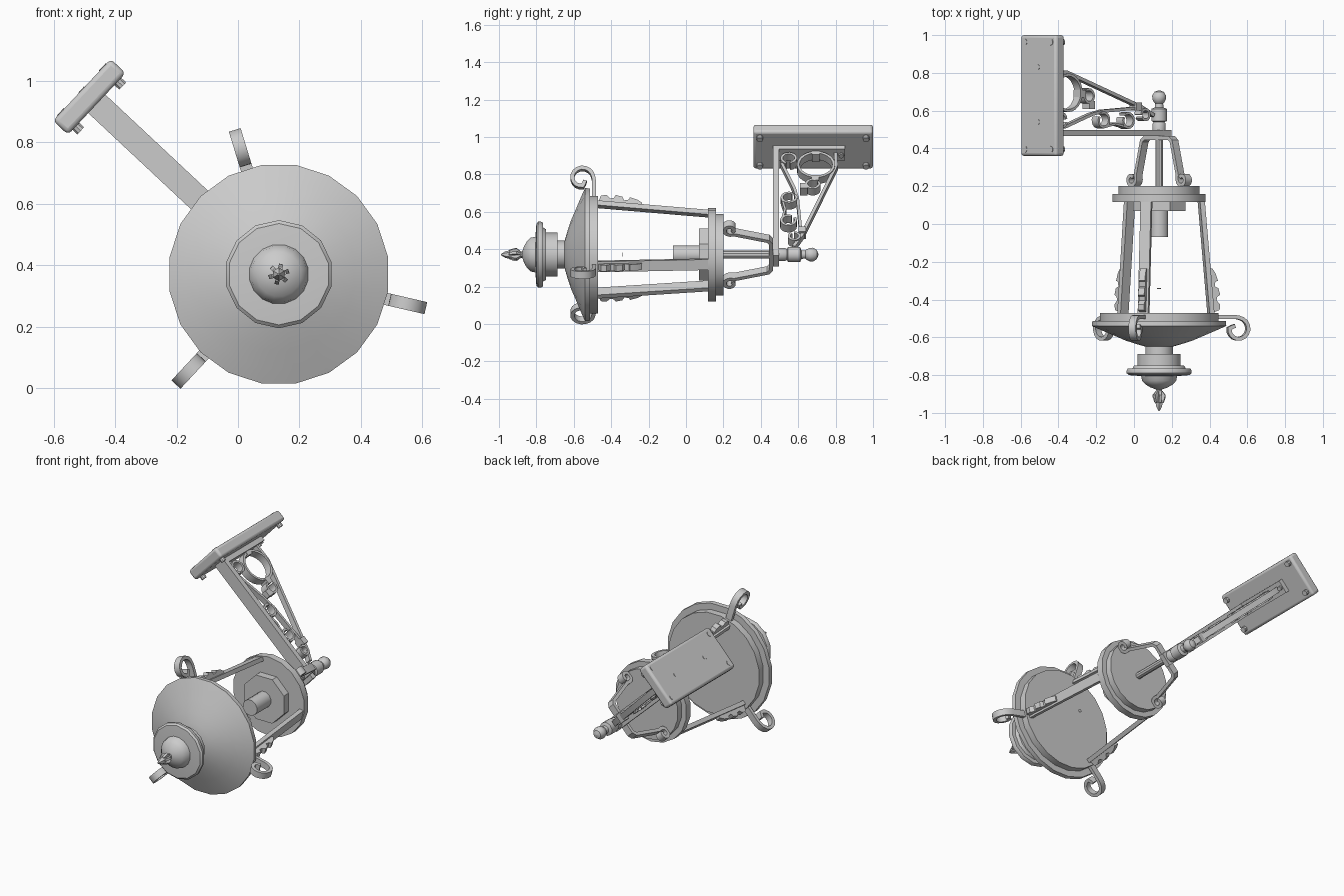
import bpy, bmesh
from math import sin, cos, pi, radians
from mathutils import Vector, Matrix

if "Cube" in bpy.data.objects:
    bpy.data.objects.remove(bpy.data.objects["Cube"])

CX, CZ = 0.133, 0.371          # lantern axis runs along y through this point


def frame(deg):
    """Local (u outward, y along the axis, w sideways) to world."""
    c, s = cos(radians(deg)), sin(radians(deg))
    return Matrix(((c, 0, -s, CX), (0, 1, 0, 0), (s, 0, c, CZ), (0, 0, 0, 1)))


def finish(bm, name, mat=None, bevel=0, angle=35):
    bmesh.ops.remove_doubles(bm, verts=bm.verts, dist=0.0002)
    bmesh.ops.recalc_face_normals(bm, faces=bm.faces)
    me = bpy.data.meshes.new(name)
    bm.to_mesh(me)
    bm.free()
    if mat:
        me.transform(mat)
    ob = bpy.data.objects.new(name, me)
    bpy.context.collection.objects.link(ob)
    if bevel:
        m = ob.modifiers.new("bevel", 'BEVEL')
        m.width, m.segments = bevel, 3
    bpy.ops.object.select_all(action='DESELECT')
    ob.select_set(True)
    bpy.context.view_layer.objects.active = ob
    bpy.ops.object.shade_smooth_by_angle(angle=radians(angle))
    return ob


def lathe(name, profile, n, angle=35):
    """Turn (y, radius) points round the lantern axis, capped at both ends."""
    bm = bmesh.new()
    rings = [[bm.verts.new((CX + r * cos(2 * pi * (i + .5) / n), y,
                            CZ + r * sin(2 * pi * (i + .5) / n))) for i in range(n)]
             for y, r in profile]
    for a, b in zip(rings, rings[1:]):
        for i in range(n):
            j = (i + 1) % n
            bm.faces.new((a[i], a[j], b[j], b[i]))
    for ring, (y, r) in ((rings[0], profile[0]), (rings[-1], profile[-1])):
        if r > 0.001:
            bm.faces.new(ring)
    return finish(bm, name, angle=angle)


def strip(name, path, t, w, deg, closed=False):
    """Flat bar of thickness t and width w along a (u, y) path."""
    p = [Vector(q) for q in path]
    n = len(p)
    bm = bmesh.new()
    secs = []
    for i in range(n):
        a = p[i - 1] if (i or closed) else p[0]
        b = p[(i + 1) % n] if (i < n - 1 or closed) else p[-1]
        d1 = (p[i] - a).normalized() if (p[i] - a).length else (b - p[i]).normalized()
        d2 = (b - p[i]).normalized() if (b - p[i]).length else d1
        nr = Vector((-(d1 + d2).y, (d1 + d2).x)).normalized()
        off = nr * (t / 2 / max(0.5, nr.dot(Vector((-d1.y, d1.x)))))
        secs.append([bm.verts.new((q.x, q.y, z)) for q, z in
                     ((p[i] + off, -w / 2), (p[i] - off, -w / 2),
                      (p[i] - off, w / 2), (p[i] + off, w / 2))])
    for i in range(n if closed else n - 1):
        a, b = secs[i], secs[(i + 1) % n]
        for k in range(4):
            bm.faces.new((a[k], a[(k + 1) % 4], b[(k + 1) % 4], b[k]))
    if not closed:
        bm.faces.new(secs[0])
        bm.faces.new(secs[-1])
    return finish(bm, name, frame(deg))


def slab(name, outline, w, deg):
    """Extrude a (u, y) outline sideways to width w."""
    bm = bmesh.new()
    f = bm.faces.new([bm.verts.new((u, y, -w / 2)) for u, y in outline])
    r = bmesh.ops.extrude_face_region(bm, geom=[f])
    bmesh.ops.translate(bm, vec=(0, 0, w),
                        verts=[v for v in r['geom'] if isinstance(v, bmesh.types.BMVert)])
    return finish(bm, name, frame(deg), angle=20)


def box(name, centre, size, deg, bevel=0):
    bm = bmesh.new()
    bmesh.ops.create_cube(bm, size=1, matrix=Matrix.Translation(centre) @ Matrix.Diagonal((*size, 1)))
    return finish(bm, name, frame(deg), bevel)


def arc(u, y, r, a0, a1, n=12, r1=None):
    r1 = r if r1 is None else r1
    out = []
    for i in range(n + 1):
        f = i / n
        a, q = radians(a0 + (a1 - a0) * f), r + (r1 - r) * f
        out.append((u + q * cos(a), y + q * sin(a)))
    return out


# Lantern roof, collar, cap and finial
lathe("roof", [(-.47, .318), (-.513, .318), (-.513, .358), (-.54, .36), (-.562, .31),
               (-.587, .25), (-.617, .18), (-.636, .12), (-.65, .07)], 20)
lathe("roof_collar", [(-.64, .075), (-.688, .075), (-.688, .117), (-.748, .117), (-.748, .135),
                      (-.765, .145), (-.765, .17), (-.775, .176), (-.79, .176), (-.80, .165),
                      (-.805, .1)], 14)
lathe("roof_cap", [(-.79, .105), (-.806, .097), (-.83, .092), (-.85, .073), (-.866, .045),
                   (-.876, .015)], 16)
lathe("finial_core", [(-.865, .02), (-.90, .014), (-.945, .022), (-.965, .018), (-.99, .003)], 6)
for k in range(6):
    slab("finial_leaf", [(.005, -.875), (.018, -.885), (.034, -.905), (.033, -.92),
                         (.024, -.945), (.012, -.95), (.005, -.92)], .014, 17 + 60 * k)

# Base plate, lamp holder, stem and end knob
lathe("base_plate", [(.117, .25), (.16, .25), (.16, .218), (.2, .218)], 18)
lathe("holder_base", [(.07, .15), (.12, .15)], 8)
lathe("lamp_holder", [(-.07, .05), (.075, .05)], 12)
lathe("lamp_pin", [(-.343, .011), (-.34, .011)], 8)
lathe("stem", [(.19, .021), (.5, .021)], 10)
lathe("end_knob", [(.495, .036), (.53, .036), (.54, .03), (.545, .042), (.61, .042), (.617, .024),
                   (.638, .022), (.645, .029), (.66, .037), (.68, .038), (.7, .025),
                   (.708, .002)], 12)

# Three side posts with leaf ornaments and roof scrolls
for deg in (107, 227, 347):
    strip("post", [(.282, -.48), (.228, .13)], .026, .058, deg)
    slab("post_leaf", [(.285, -.47), (.325, -.455), (.328, -.425), (.308, -.405), (.312, -.385),
                       (.328, -.375), (.318, -.34), (.298, -.33), (.302, -.305), (.316, -.30),
                       (.302, -.26), (.285, -.235), (.262, -.24)], .034, deg)
    strip("roof_scroll", [(.30, -.492), (.41, -.492)] + arc(.425, -.557, .062, 85, -185, 12, .045)
          + [(.395, -.545), (.41, -.54)], .02, .04, deg)

# Pair of hangers joining the base plate to the bracket
for deg in (47, 227):
    strip("hanger", [(0, .455), (.095, .455), (.115, .44), (.163, .26)]
          + arc(.195, .235, .034, 180, 500, 12, .018), .02, .045, deg)

# Wall plate and fixings
B = 136.9
box("wall_plate", (.845, .68, 0), (.067, .64, .275), B, .015)


def screw(name, y, w, u0, u1, r):
    bm = bmesh.new()
    m = Matrix.Translation(((u0 + u1) / 2, y, w)) @ Matrix.Rotation(pi / 2, 4, 'Y')
    bmesh.ops.create_cone(bm, cap_ends=True, segments=10, radius1=r, radius2=r,
                          depth=u1 - u0, matrix=m)
    finish(bm, name, frame(B))


for y in (.395, .963):
    for w in (-.1, .1):
        screw("plate_screw", y, w, .79, .881, .017)
for y in (.54, .83):
    screw("bar_screw", y, 0, .768, .881, .014)

# Bracket arm, bent along the wall plate
strip("bracket_arm", [(-.05, .482), (.797, .482), (.797, .85)], .032, .082, B)

# Bracket braces, ring and scrolls
strip("outer_brace", [(.785, .80), (.68, .803), (.14, .62), (.05, .575)], .018, .035, B)
strip("inner_brace", [(.70, .512), (.50, .58), (.42, .597), (.15, .615)], .016, .035, B)
strip("bracket_ring", arc(.68, .695, .095, 0, 345, 23), .014, .05, B, True)
for u, y, r, a in ((.73, .55, .04, 200), (.423, .55, .04, 60), (.245, .547, .04, 60),
                   (.53, .677, .036, 60), (.12, .578, .03, 0)):
    strip("bracket_scroll", arc(u, y, r, a, a + 330, 14, r * .9), .013, .05, B)
strip("scroll_link", [(.423, .512), (.335, .53), (.245, .512)], .012, .045, B)

# Small bands where the bracket pieces meet
for u, y in ((.775, .695), (.51, .63), (.575, .69), (.17, .622)):
    box("bracket_band", (u, y, 0), (.04, .04, .055), B)
